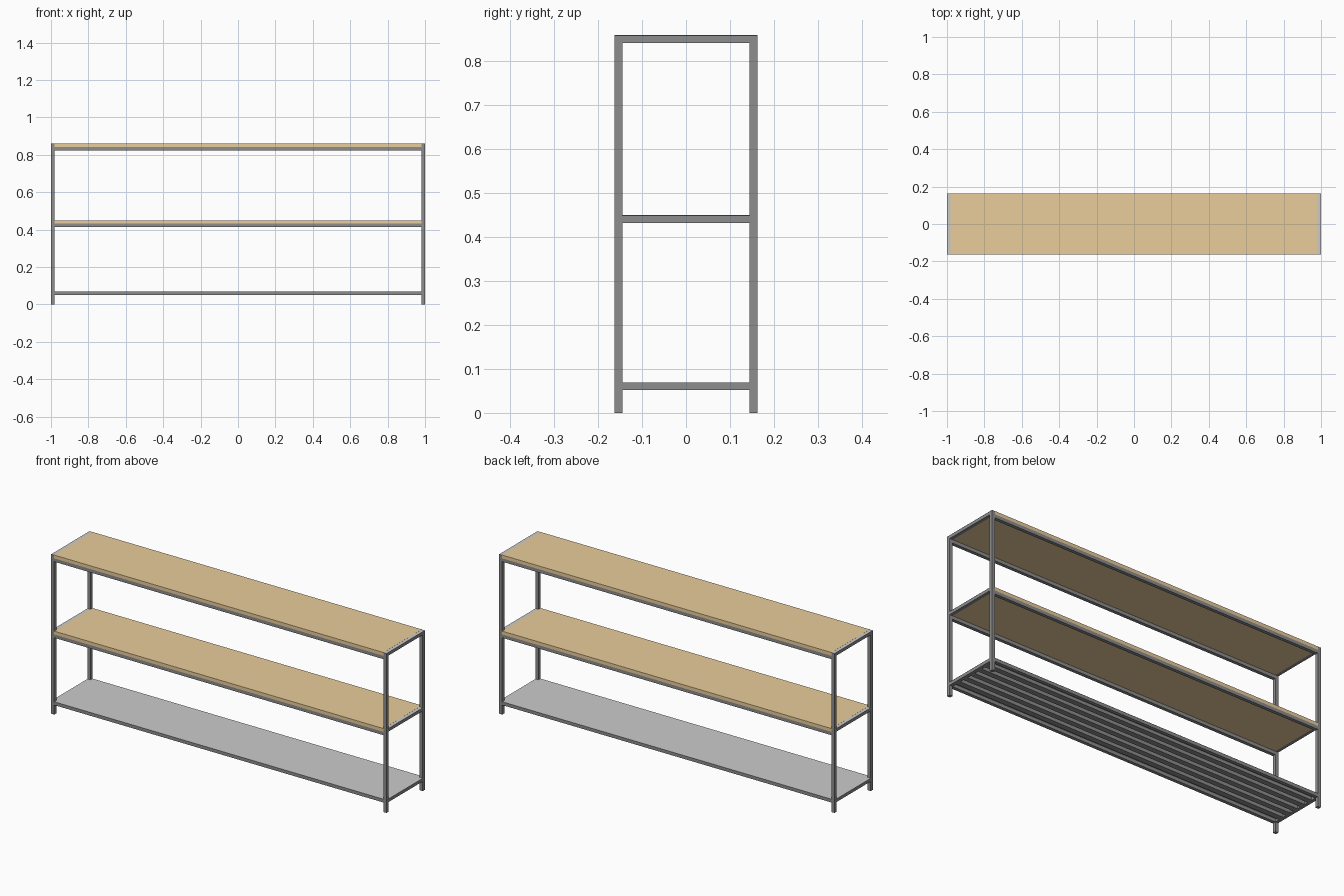
import bpy

if "Cube" in bpy.data.objects:
    bpy.data.objects.remove(bpy.data.objects["Cube"])

X, Y, T = 1.0, 0.163, 0.018          # half length, half depth, tube size
TOP, MID, LOW = 0.86, 0.45, 0.07     # upper surface of each shelf
EPS = 0.0004                         # keeps stacked surfaces apart


def material(name, colour):
    m = bpy.data.materials.new(name)
    m.diffuse_color = (*colour, 1)
    m.use_nodes = True
    m.node_tree.nodes["Principled BSDF"].inputs["Base Color"].default_value = m.diffuse_color
    return m


steel = material("dark_steel", (0.27, 0.27, 0.27))
wood = material("oak", (0.82, 0.61, 0.33))


def box(name, x0, x1, y0, y1, z0, z1, mat):
    bpy.ops.mesh.primitive_cube_add(size=1, location=((x0 + x1) / 2, (y0 + y1) / 2, (z0 + z1) / 2))
    o = bpy.context.object
    o.name = name
    o.scale = (x1 - x0, y1 - y0, z1 - z0)
    bpy.ops.object.transform_apply(location=False, rotation=False, scale=True)
    o.data.materials.append(mat)
    return o


def cover(name, z):
    # thin grey sheet over a whole shelf
    bpy.ops.mesh.primitive_plane_add(size=1, location=(0, 0, z))
    o = bpy.context.object
    o.name = name
    o.scale = (2 * X, 2 * Y, 1)
    bpy.ops.object.transform_apply(location=False, rotation=False, scale=True)


# end frames: legs and cross rails
for side, sx in (("left", -X), ("right", X - T)):
    for face, sy in (("front", -Y), ("back", Y - T)):
        box(f"{side}_{face}_leg", sx, sx + T, sy, sy + T, 0, TOP - 2 * EPS, steel)
    for level, z in (("top", TOP), ("middle", MID), ("bottom", LOW)):
        box(f"{side}_{level}_end_rail", sx, sx + T, -Y + T, Y - T, z - T, z - 2 * EPS, steel)

# long rails: under the boards, and level with the bottom slats
for face, sy in (("front", -Y), ("back", Y - T)):
    for level, z in (("top", TOP - T), ("middle", MID - T), ("bottom", LOW - 2 * EPS)):
        box(f"{face}_{level}_long_rail", -X + T, X - T, sy, sy + T, z - T, z, steel)

# wooden boards
for level, z in (("top", TOP), ("middle", MID)):
    box(f"{level}_board", -X + T, X - T, -Y, Y, z - T, z, wood)

# bottom slats
for i in range(5):
    y = (i - 2) * 0.052
    box(f"bottom_slat_{i + 1}", -X + T, X - T, y - 0.015, y + 0.015, LOW - T, LOW - 2 * EPS, steel)

# shelf surfaces
for level, z in (("top", TOP), ("middle", MID), ("bottom", LOW)):
    cover(f"{level}_shelf_surface", z - EPS)
